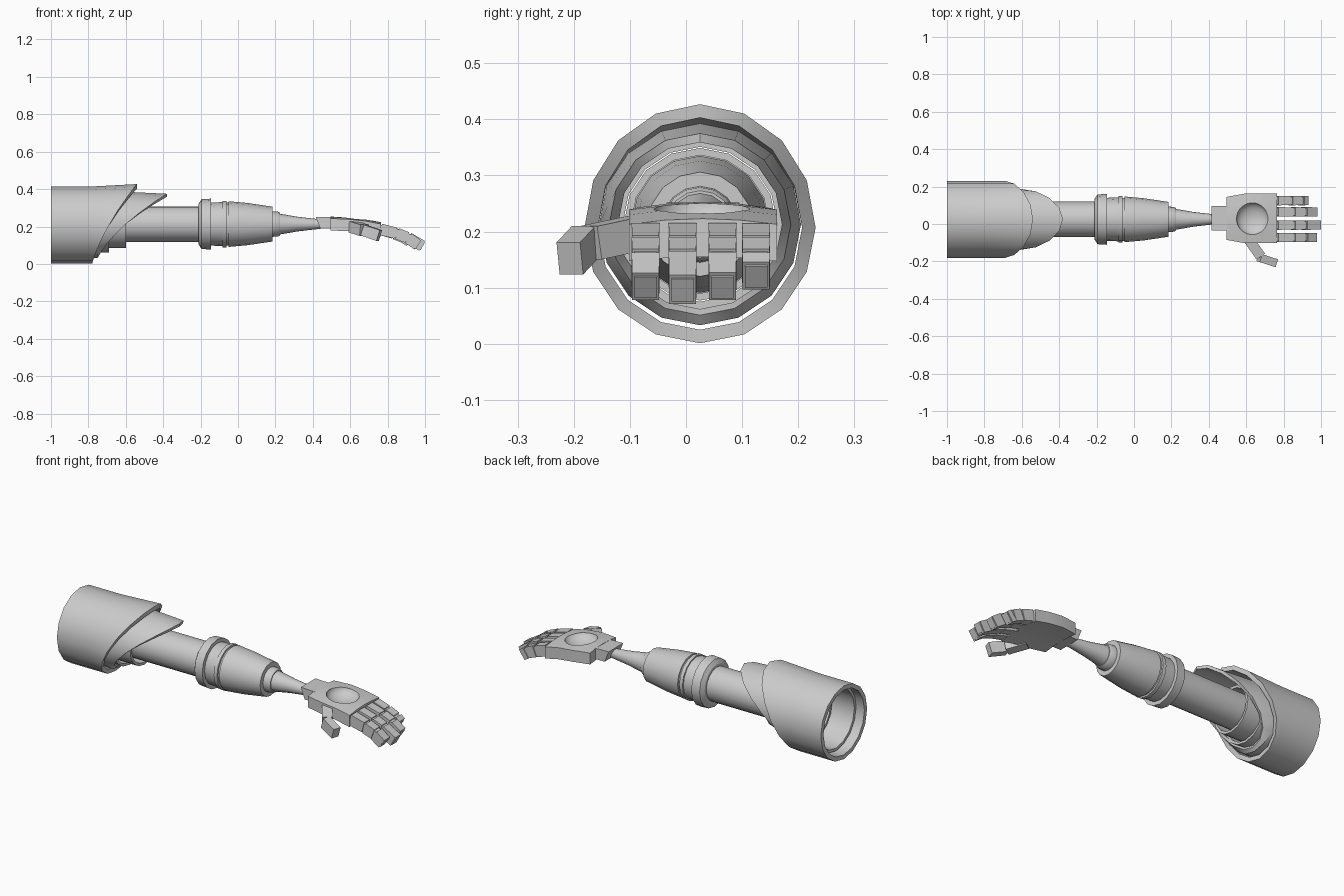
import bpy, bmesh, math
from mathutils import Vector

cube = bpy.data.objects.get("Cube")
if cube:
    bpy.data.objects.remove(cube, do_unlink=True)

metal = bpy.data.materials.new("light_grey_metal")
metal.use_nodes = True
grey = (0.6, 0.6, 0.6, 1)
metal.diffuse_color = grey
metal.node_tree.nodes["Principled BSDF"].inputs["Base Color"].default_value = grey

SIDES = 16
AXIS_Y, AXIS_Z = 0.025, 0.213


def loft(name, rings, closed=False):
    """Skin a list of equal-length point rings; cap the ends unless closed."""
    bm = bmesh.new()
    rows = [[bm.verts.new(p) for p in ring] for ring in rings]
    n = len(rows[0])
    pairs = list(zip(rows, rows[1:]))
    if closed:
        pairs.append((rows[-1], rows[0]))
    else:
        bm.faces.new(rows[0])
        bm.faces.new(rows[-1])
    for a, b in pairs:
        for i in range(n):
            j = (i + 1) % n
            bm.faces.new((a[i], a[j], b[j], b[i]))
    bmesh.ops.recalc_face_normals(bm, faces=bm.faces)
    mesh = bpy.data.meshes.new(name)
    bm.to_mesh(mesh)
    bm.free()
    mesh.materials.append(metal)
    obj = bpy.data.objects.new(name, mesh)
    bpy.context.collection.objects.link(obj)
    return obj


def smooth(obj, degrees=30):
    bpy.ops.object.select_all(action='DESELECT')
    obj.select_set(True)
    bpy.context.view_layer.objects.active = obj
    bpy.ops.object.shade_smooth_by_angle(angle=math.radians(degrees))


def ring(x, r, lift=0.0, z=AXIS_Z):
    """Ring around the arm axis; x may be a function of the height cosine."""
    pts = []
    for i in range(SIDES):
        a = math.tau * i / SIDES
        c = math.cos(a)
        px = x(c) if callable(x) else x
        pts.append((px, AXIS_Y + r * math.sin(a), z + r * c + lift * max(0, c)))
    return pts


def lathe(name, profile):
    smooth(loft(name, [ring(x, r) for x, r in profile]))


def sleeve(name, start, r0, end, r1, wall, lift=0.0, z=AXIS_Z):
    """Open tube with wall thickness and a slanted front edge."""
    mid = start + 0.2 if callable(end) else (start + end) / 2
    smooth(loft(name, [
        ring(start, r0, 0, z), ring(mid, r0, 0, z), ring(end, r1, lift, z),
        ring(end, r1 - wall, lift, z), ring(mid, r0 - wall, 0, z),
        ring(start, r0 - wall, 0, z)], closed=True))


# Shoulder: nested sleeves with slanted openings
sleeve("outer_sleeve", -1.0, 0.206, lambda c: -0.69 + 0.12 * c + 0.03 * c * c,
       0.206, 0.024, 0.014, 0.207)
sleeve("second_sleeve", -0.95, 0.18, lambda c: -0.60 + 0.18 * c + 0.04 * c * c,
       0.162, 0.016)
sleeve("third_sleeve", -0.82, 0.152, -0.69, 0.152, 0.014)
sleeve("inner_sleeve", -0.80, 0.128, -0.60, 0.128, 0.014)

# Upper arm, elbow and forearm
lathe("upper_arm", [(-0.80, 0.095), (-0.19, 0.095)])
lathe("elbow_collar", [(-0.21, 0.11), (-0.195, 0.133), (-0.145, 0.136),
                       (-0.145, 0.115), (-0.075, 0.118)])
lathe("elbow_ring", [(-0.085, 0.108), (-0.082, 0.124), (-0.062, 0.124), (-0.06, 0.108)])
lathe("forearm", [(-0.07, 0.115), (-0.052, 0.115), (-0.05, 0.122), (0.05, 0.113),
                  (0.185, 0.093), (0.185, 0.068), (0.215, 0.066), (0.225, 0.06)])
lathe("wrist_cone", [(0.22, 0.056), (0.32, 0.039), (0.45, 0.024)])

# Wrist block
loft("wrist_block", [[(xt, y0, zt), (xt, y1, zt), (xb, y1, zb), (xb, y0, zb)]
                     for xt, xb, y0, y1, zt, zb in
                     [(0.415, 0.44, -0.035, 0.095, 0.252, 0.19),
                      (0.51, 0.51, -0.035, 0.095, 0.25, 0.19)]])

# Palm: slab arched across and bending down towards the fingers
rings = []
for x, half, top, bottom in [(0.495, 0.115, 0.253, 0.187), (0.59, 0.132, 0.249, 0.183),
                             (0.68, 0.132, 0.24, 0.173), (0.765, 0.132, 0.223, 0.155)]:
    steps = [-1, -0.5, 0, 0.5, 1]
    upper = [(x, 0.03 + half * s, top - 0.01 * s * s) for s in steps]
    lower = [(x, 0.03 + half * s, bottom - 0.008 * s * s) for s in reversed(steps)]
    rings.append(upper + lower)
palm = loft("palm", rings)

# Round dish sunk into the palm
bpy.ops.mesh.primitive_uv_sphere_add(segments=32, ring_count=16, radius=1,
                                     location=(0.635, 0.028, 0.25))
cutter = bpy.context.object
cutter.name = "dish_cutter"
cutter.scale = (0.087, 0.087, 0.05)
cutter.data.materials.append(metal)
cutter.hide_render = True
cut = palm.modifiers.new("dish", 'BOOLEAN')
cut.operation = 'DIFFERENCE'
cut.solver = 'EXACT'
cut.object = cutter
bpy.context.view_layer.objects.active = palm
bpy.ops.object.modifier_apply(modifier="dish")
bpy.data.objects.remove(cutter, do_unlink=True)
smooth(palm, 25)


def bar(name, p, q, width, height, taper=1.0):
    """Box running from p to q, kept upright."""
    p, q = Vector(p), Vector(q)
    d = (q - p).normalized()
    side = Vector((-d.y, d.x, 0)).normalized()
    up = d.cross(side)
    loft(name, [[c + side * (sx * width * k / 2) + up * (sz * height * k / 2)
                 for sx, sz in [(-1, -1), (1, -1), (1, 1), (-1, 1)]]
                for c, k in [(p, 1.0), (q, taper)]])


# Fingers: three segments each, joined by slimmer cores
fingers = {"little": (0.125, 0.92, 0.119), "ring": (0.065, 0.967, 0.1),
           "middle": (-0.006, 0.988, 0.095), "index": (-0.072, 0.963, 0.1)}
for label, (y, tip_x, tip_z) in fingers.items():
    x1, x2 = (0.835, 0.89) if label == "little" else (0.848, 0.908)
    path = [Vector(p) for p in [(0.76, y, 0.186), (x1, y, 0.163),
                                (x2, y, 0.14), (tip_x, y, tip_z)]]
    for i, (a, b) in enumerate(zip(path, path[1:])):
        d = (b - a).normalized()
        bar(f"{label}_finger_segment_{i + 1}", a + d * 0.004, b - d * 0.004,
            0.05, 0.062, 0.96)
        bar(f"{label}_finger_core_{i + 1}", a - d * 0.012, b, 0.04, 0.046)

# Thumb
bar("thumb_base", (0.615, -0.085, 0.198), (0.675, -0.17, 0.18), 0.055, 0.06)
bar("thumb_tip", (0.67, -0.18, 0.181), (0.755, -0.207, 0.152), 0.044, 0.06)
